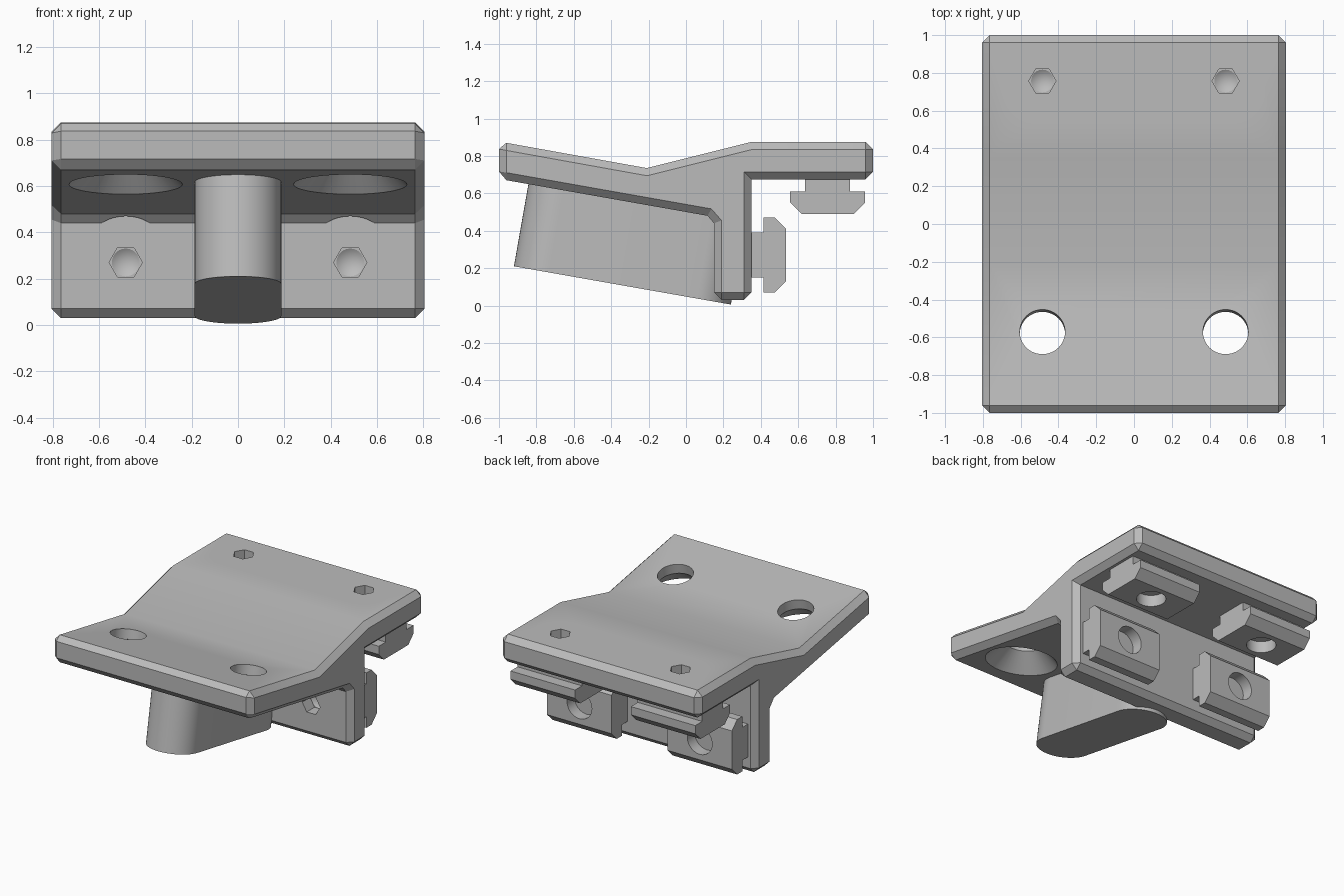
import bpy, bmesh
from math import cos, sin, pi, radians
from mathutils import Matrix, Vector

cube = bpy.data.objects.get("Cube")
if cube:
    bpy.data.objects.remove(cube)

grey = bpy.data.materials.new("plain_grey")
grey.use_nodes = True
COLOUR = (0.5, 0.5, 0.5, 1)
grey.diffuse_color = COLOUR
grey.node_tree.nodes["Principled BSDF"].inputs["Base Color"].default_value = COLOUR


def finish(name, bm, matrix=Matrix()):
    bmesh.ops.recalc_face_normals(bm, faces=bm.faces)
    bm.transform(matrix)
    mesh = bpy.data.meshes.new(name)
    bm.to_mesh(mesh)
    bm.free()
    mesh.materials.append(grey)
    ob = bpy.data.objects.new(name, mesh)
    bpy.context.collection.objects.link(ob)
    return ob


def prism(points, axis):
    """Closed outline swept along a vector."""
    bm = bmesh.new()
    face = bm.faces.new([bm.verts.new(p) for p in points])
    moved = bmesh.ops.extrude_face_region(bm, geom=[face])["geom"]
    bmesh.ops.translate(bm, vec=axis, verts=[v for v in moved if isinstance(v, bmesh.types.BMVert)])
    bmesh.ops.recalc_face_normals(bm, faces=bm.faces)
    return bm


def lathe(profile, sides=48):
    """Solid of revolution about local z from (radius, z) points, capped at both ends."""
    bm = bmesh.new()
    rings = [[bm.verts.new((r * cos(2 * pi * i / sides), r * sin(2 * pi * i / sides), z))
              for i in range(sides)] for r, z in profile]
    for low, high in zip(rings, rings[1:]):
        for i in range(sides):
            j = (i + 1) % sides
            bm.faces.new((low[i], low[j], high[j], high[i]))
    bm.faces.new(rings[0])
    bm.faces.new(rings[-1])
    bmesh.ops.remove_doubles(bm, verts=bm.verts, dist=1e-5)
    return bm


def select_only(ob):
    bpy.ops.object.select_all(action='DESELECT')
    ob.select_set(True)
    bpy.context.view_layer.objects.active = ob


def cut(ob, bm, matrix):
    cutter = finish("cutter", bm, matrix)
    cutter.hide_render = True
    mod = ob.modifiers.new("cut", 'BOOLEAN')
    mod.operation, mod.solver, mod.object = 'DIFFERENCE', 'EXACT', cutter
    select_only(ob)
    bpy.ops.object.modifier_apply(modifier=mod.name)
    bpy.data.objects.remove(cutter)


def smooth(ob):
    select_only(ob)
    bpy.ops.object.shade_smooth_by_angle(angle=radians(25))


# Bracket: side outline swept across the width, outer edges chamfered
HALF = 0.805
outline = [(-1, 0.877), (-0.21, 0.735), (0.35, 0.875), (1, 0.875), (1, 0.675), (0.35, 0.675),
           (0.35, 0.03), (0.15, 0.03), (0.15, 0.44), (0.115, 0.48), (-1, 0.677)]
bm = prism([(-HALF, y, z) for y, z in outline], (2 * HALF, 0, 0))


def is_outer(edge):
    a, b = (v.co for v in edge.verts)
    on_end = abs(a.x - b.x) < 0.01
    tip = abs(a.y) > 0.99 or a.z < 0.04
    return on_end or tip


bmesh.ops.bevel(bm, geom=[e for e in bm.edges if is_outer(e)], offset=0.04,
                segments=1, affect='EDGES')
bracket = finish("bracket", bm)

# Tilted access holes with a countersink on the underside
TILT = Matrix.Rotation(radians(-10), 4, 'X')
X = 0.485
for x in (-X, X):
    cut(bracket, lathe([(0.265, -0.02), (0.12, 0.125), (0.12, 0.3)]),
        Matrix.Translation((x, -0.605, 0.607)) @ TILT)

# Countersunk screws with slot nuts: local z points out of the bracket
SCREW = [(0.1, -0.3), (0.1, -0.1), (0.2, 0.0)]
NUT = [(0.12, -0.2), (0.12, -0.265), (0.2, -0.265), (0.2, -0.325), (0.14, -0.385)]
NUT += [(-u, d) for u, d in reversed(NUT)]
NUT_HALF = 0.26
places = [("top", (0.757, 0.875), Matrix()),
          ("wall", (0.15, 0.27), Matrix.Rotation(radians(90), 4, 'X'))]
for label, (y, z), turn in places:
    for side, x in (("left", X), ("right", -X)):
        at = Matrix.Translation((x, y, z)) @ turn
        bore = [(0.1, -0.5), (0.1, -0.1), (0.2, 0.0), (0.2, 0.1)]
        cut(bracket, lathe(bore), at)

        screw = finish(f"{label}_screw_{side}", lathe(SCREW), at)
        cut(screw, lathe([(0.072, -0.09), (0.072, 0.05)], 6), at)
        cut(screw, lathe([(0, -0.13), (0.06, -0.09), (0.06, -0.05)], 24), at)
        smooth(screw)

        nut = finish(f"{label}_slot_nut_{side}",
                     prism([(-NUT_HALF, u, d) for u, d in NUT], (2 * NUT_HALF, 0, 0)), at)
        cut(nut, lathe([(0.1, -0.5), (0.1, -0.1)]), at)
        smooth(nut)
smooth(bracket)

# Leg: rounded slot shape standing square to the sloping plate
R, LENGTH, STEPS = 0.187, 1.178, 24
slot = []
for centre, start in ((LENGTH - R, 0), (R, pi)):
    slot += [(R * cos(start + pi * i / STEPS), centre + R * sin(start + pi * i / STEPS), 0)
             for i in range(STEPS + 1)]
leg = finish("leg", prism(slot, (0, 0, 0.5)), Matrix.Translation((0, -0.92, 0.21)) @ TILT)
smooth(leg)
